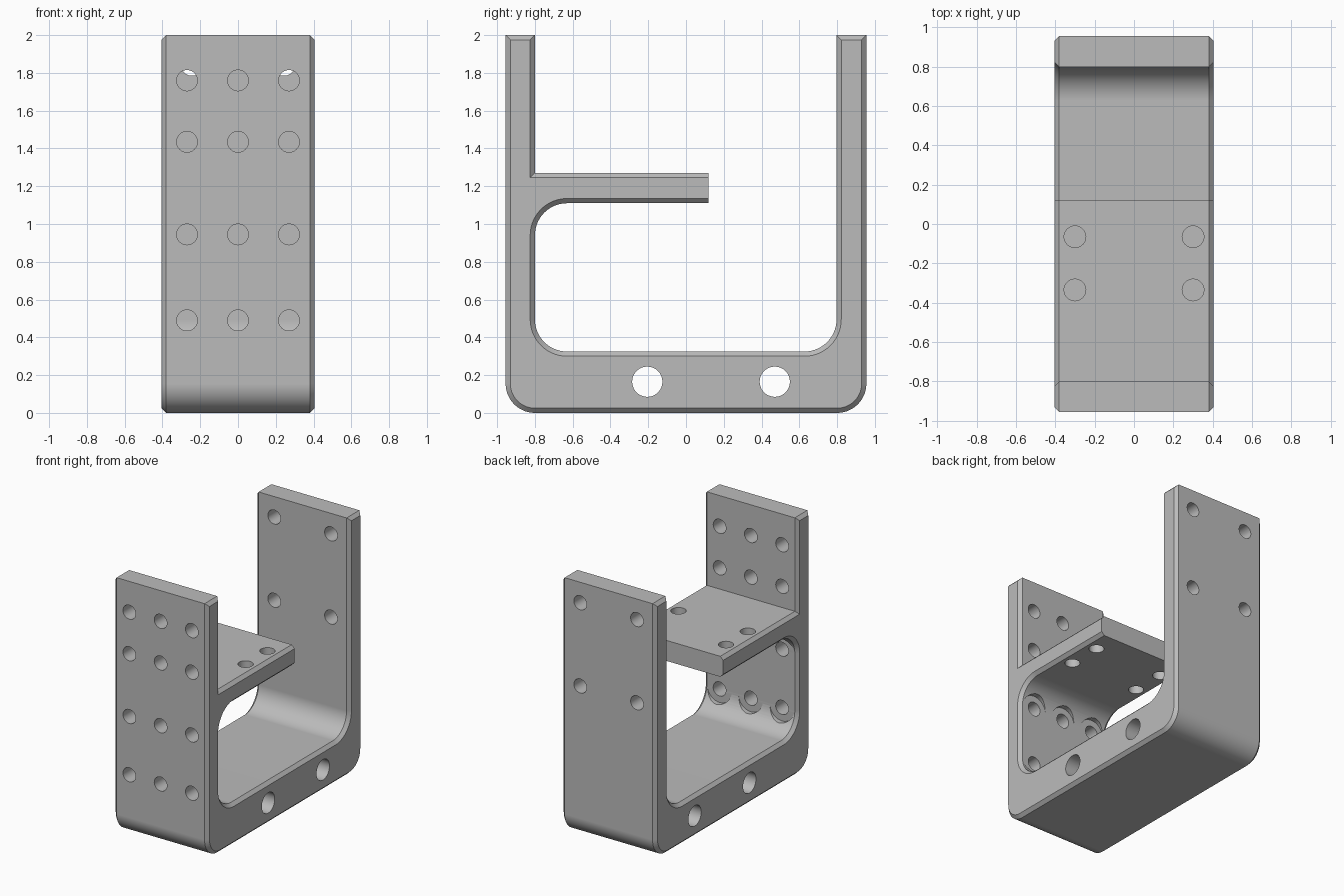
import bpy
import bmesh
from math import pi, sin, cos
from mathutils import Matrix, Vector

default = bpy.data.objects.get("Cube")
if default:
    bpy.data.objects.remove(default, do_unlink=True)

HALF_W, CHAMFER = 0.405, 0.025      # half width and side chamfer
FRONT, BACK = -0.955, 0.955         # outer wall faces
INNER_F, INNER_B = -0.80, 0.797     # inner wall faces
FLOOR, SHELF_LOW, SHELF_TOP, SHELF_END = 0.325, 1.11, 1.27, 0.12
OUT_R, IN_R = 0.155, 0.17

metal = bpy.data.materials.new("plain grey")
metal.use_nodes = True
grey = (0.5, 0.5, 0.5, 1)
metal.diffuse_color = grey
shader = metal.node_tree.nodes["Principled BSDF"]
shader.inputs["Base Color"].default_value = grey
shader.inputs["Roughness"].default_value = 0.6


def arc(y, z, r, start, sweep, steps=14):
    """Points of a rounded corner around centre y, z."""
    angles = [start + sweep * i / steps for i in range(steps + 1)]
    return [(y + r * cos(a), z + r * sin(a)) for a in angles]


def profile(d):
    """Side outline of the bracket, shrunk by d everywhere but the shelf end."""
    q = pi / 2
    ro, ri = OUT_R - d, IN_R + d
    pts = arc(FRONT + OUT_R, OUT_R, ro, pi, q)
    pts += arc(BACK - OUT_R, OUT_R, ro, -q, q)
    pts += [(BACK - d, 2 - d), (INNER_B + d, 2 - d)]
    pts += arc(INNER_B - IN_R, FLOOR + IN_R, ri, 0, -q)
    pts += arc(INNER_F + IN_R, FLOOR + IN_R, ri, -q, -q)
    pts += arc(INNER_F + IN_R, SHELF_LOW - IN_R, ri, pi, -q)
    pts += [(SHELF_END, SHELF_LOW + d), (SHELF_END, SHELF_TOP - d)]
    pts += [(INNER_F - d, SHELF_TOP - d), (INNER_F - d, 2 - d), (FRONT + d, 2 - d)]
    return pts


def mesh_object(name, bm):
    bmesh.ops.recalc_face_normals(bm, faces=bm.faces[:])
    mesh = bpy.data.meshes.new(name)
    bm.to_mesh(mesh)
    bm.free()
    mesh.materials.append(metal)
    obj = bpy.data.objects.new(name, mesh)
    bpy.context.collection.objects.link(obj)
    return obj


def add_rod(bm, centre, axis, radius, length):
    turn = Vector((0, 0, 1)).rotation_difference(Vector(axis)).to_matrix().to_4x4()
    bmesh.ops.create_cone(bm, cap_ends=True, segments=40, radius1=radius,
                          radius2=radius, depth=length,
                          matrix=Matrix.Translation(centre) @ turn)


# Bracket body: four rings of the outline, the outer two inset for the chamfer
bm = bmesh.new()
rings = []
for x, d in ((-HALF_W, CHAMFER), (CHAMFER - HALF_W, 0),
             (HALF_W - CHAMFER, 0), (HALF_W, CHAMFER)):
    rings.append([bm.verts.new((x, y, z)) for y, z in profile(d)])
count = len(rings[0])
for a, b in zip(rings, rings[1:]):
    for i in range(count):
        j = (i + 1) % count
        bm.faces.new((a[i], a[j], b[j], b[i]))
bm.faces.new(rings[0])
bm.faces.new(rings[-1])
bracket = mesh_object("bracket", bm)

# Bolt holes and cross holes
holes = bmesh.new()
for x in (-0.27, 0, 0.27):
    for z in (0.49, 0.945, 1.435, 1.76):
        add_rod(holes, (x, -0.88, z), (0, 1, 0), 0.055, 0.36)
for x in (-0.245, 0.245):
    for z in (1.19, 1.84):
        add_rod(holes, (x, 0.88, z), (0, 1, 0), 0.055, 0.36)
for x in (-0.3, 0.3):
    for y in (-0.335, -0.065):
        add_rod(holes, (x, y, 1.19), (0, 0, 1), 0.055, 0.4)
for y in (-0.205, 0.47):
    add_rod(holes, (0, y, 0.165), (1, 0, 0), 0.08, 1)

# Clearance pockets where bolt heads meet the inner fillets
pockets = bmesh.new()
for x in (-0.27, 0, 0.27):
    for z in (0.49, 0.945):
        add_rod(pockets, (x, INNER_F + 0.151, z), (0, 1, 0), 0.105, 0.3)

bpy.context.view_layer.objects.active = bracket
bracket.select_set(True)
for name, cutter_bm in (("pocket_cutter", pockets), ("hole_cutter", holes)):
    cutter = mesh_object(name, cutter_bm)
    cutter.hide_render = True
    cut = bracket.modifiers.new(name, "BOOLEAN")
    cut.operation = "DIFFERENCE"
    cut.solver = "EXACT"
    cut.object = cutter
    bpy.ops.object.modifier_apply(modifier=cut.name)
    bpy.data.objects.remove(cutter, do_unlink=True)

# Smooth fillets and holes, crisp edges
bpy.ops.object.shade_smooth_by_angle(angle=pi / 6)
weighted = bracket.modifiers.new("even_shading", "WEIGHTED_NORMAL")
weighted.keep_sharp = True
